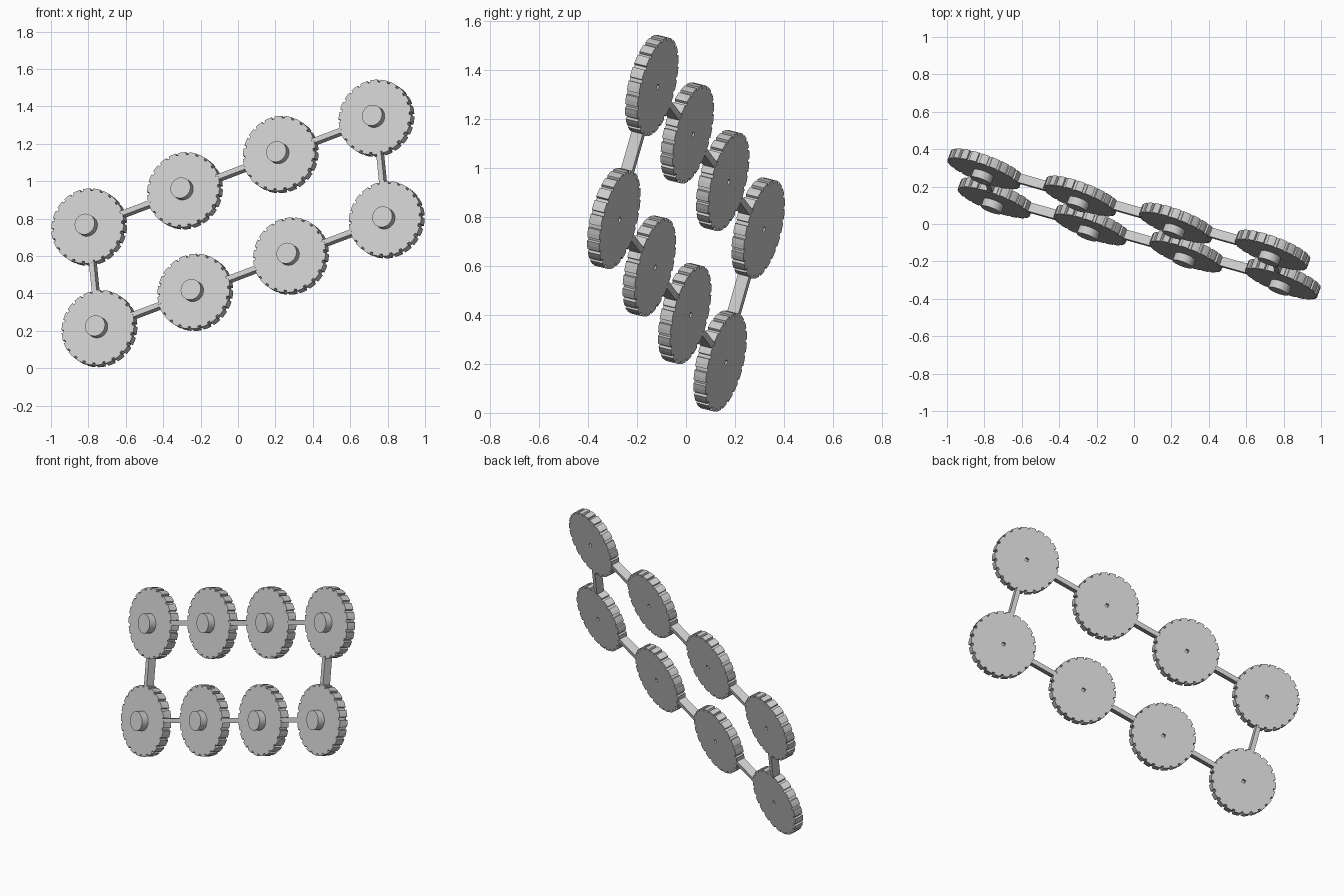
import bpy, bmesh, math
from mathutils import Vector, Matrix

if "Cube" in bpy.data.objects:
    bpy.data.objects.remove(bpy.data.objects["Cube"], do_unlink=True)

grey = bpy.data.materials.new("plain_grey")
grey.use_nodes = True
colour = (0.6, 0.6, 0.6, 1)
grey.diffuse_color = colour
grey.node_tree.nodes["Principled BSDF"].inputs["Base Color"].default_value = colour

# Tilted lattice: step along a row, step between rows, and the wheel axis
ROW = Vector((0.512, -0.1447, 0.194))
COLUMN = Vector((-0.055, 0.155, 0.543))
CENTRE = Vector((0, 0, 0.774))
AXIS = ROW.cross(COLUMN).normalized()

TEETH = 22
RADIUS, NOTCH_RADIUS, THICK = 0.206, 0.194, 0.054
HUB_RADIUS, HUB_TOP = 0.057, 0.071
HOLE, HOLE_DEPTH = 0.01, 0.02
BAR_WIDTH, BAR_DEPTH = 0.028, 0.052


def frame(along, origin):
    """Local x follows the given direction, local z follows the wheel axis."""
    x = along.normalized()
    y = AXIS.cross(x)
    return Matrix.Translation(origin) @ Matrix((x, y, AXIS)).transposed().to_4x4()


def finish(name, bm, matrix):
    bmesh.ops.recalc_face_normals(bm, faces=bm.faces)
    mesh = bpy.data.meshes.new(name)
    bm.to_mesh(mesh)
    bm.free()
    mesh.materials.append(grey)
    obj = bpy.data.objects.new(name, mesh)
    obj.matrix_world = matrix
    bpy.context.collection.objects.link(obj)
    return obj


def wheel(name, matrix):
    # Toothed outline: wide teeth separated by narrow shallow notches
    pitch = math.tau / TEETH
    outline = []
    for i in range(TEETH):
        for part, r in ((0, NOTCH_RADIUS), (0.25, NOTCH_RADIUS),
                        (0.27, RADIUS), (0.63, RADIUS), (0.98, RADIUS)):
            outline.append(((i + part) * pitch, r))
    bm = bmesh.new()

    def ring(z, square):
        verts = []
        for a, r in outline:
            if square:
                r = HOLE / max(abs(math.cos(a)), abs(math.sin(a)))
            verts.append(bm.verts.new((r * math.cos(a), r * math.sin(a), z)))
        return verts

    back = -THICK / 2
    rings = [ring(back + HOLE_DEPTH, True), ring(back, True),
             ring(back, False), ring(-back, False)]
    for low, high in zip(rings, rings[1:]):
        for i in range(len(low)):
            j = (i + 1) % len(low)
            bm.faces.new((low[i], low[j], high[j], high[i]))
    bm.faces.new(rings[0])
    bm.faces.new(rings[-1])
    return finish(name, bm, matrix)


def hub(name, matrix):
    bm = bmesh.new()
    bmesh.ops.create_cone(bm, cap_ends=True, segments=32, radius1=HUB_RADIUS,
                          radius2=HUB_RADIUS, depth=HUB_TOP,
                          matrix=Matrix.Translation((0, 0, HUB_TOP / 2)))
    obj = finish(name, bm, matrix)
    bpy.ops.object.select_all(action="DESELECT")
    obj.select_set(True)
    bpy.context.view_layer.objects.active = obj
    bpy.ops.object.shade_smooth_by_angle()


def bar(name, start, end):
    # Stops inside each rim, short of the hubs
    along = end - start
    length = along.length - 2 * (NOTCH_RADIUS - 0.02)
    bm = bmesh.new()
    bmesh.ops.create_cube(bm, size=1, matrix=Matrix.Diagonal(
        (length, BAR_WIDTH, BAR_DEPTH - 0.002, 1)))
    finish(name, bm, frame(along, (start + end) / 2))


# Two rows of four wheels with front hubs
rows = {}
for label, side in (("lower", -0.5), ("upper", 0.5)):
    rows[label] = [CENTRE + ROW * (i - 1.5) + COLUMN * side for i in range(4)]
    for i, pos in enumerate(rows[label]):
        matrix = frame(ROW, pos)
        wheel(f"{label}_wheel_{i + 1}", matrix)
        hub(f"{label}_hub_{i + 1}", matrix)
    # Bars along the row
    for i in range(3):
        bar(f"{label}_bar_{i + 1}", rows[label][i], rows[label][i + 1])

# End bars joining the two rows
bar("right_end_bar", rows["lower"][0], rows["upper"][0])
bar("left_end_bar", rows["lower"][3], rows["upper"][3])
